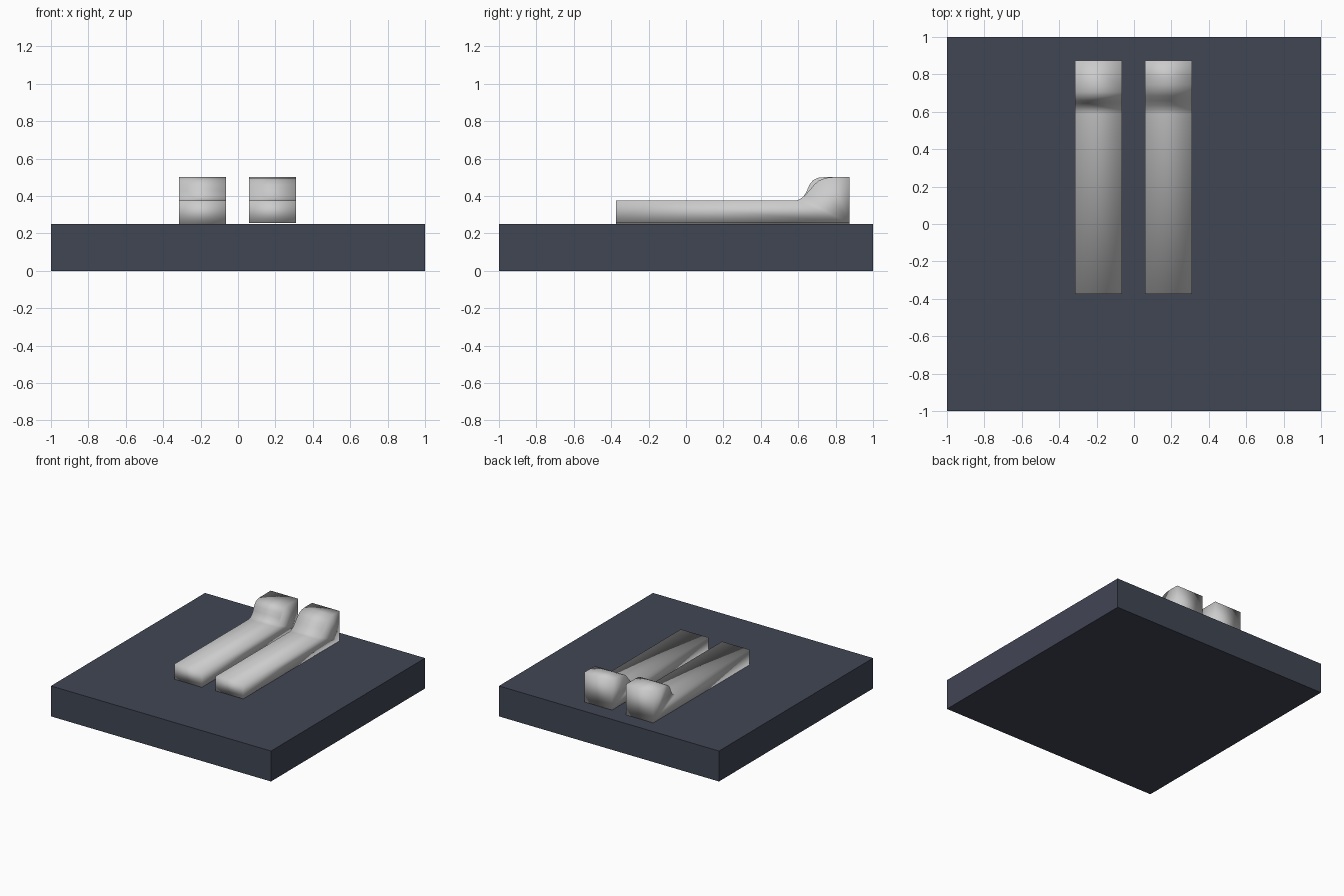
import bpy
import bmesh

if "Cube" in bpy.data.objects:
    bpy.data.objects.remove(bpy.data.objects["Cube"])


def extrude_profile(name, profile, x0, x1):
    """Extrude a (y, z) side profile along x into a smooth-shaded bar."""
    bm = bmesh.new()
    face = bm.faces.new([bm.verts.new((x0, y, z)) for y, z in profile])
    result = bmesh.ops.extrude_face_region(bm, geom=[face])
    moved = [v for v in result["geom"] if isinstance(v, bmesh.types.BMVert)]
    bmesh.ops.translate(bm, verts=moved, vec=(x1 - x0, 0, 0))
    bmesh.ops.recalc_face_normals(bm, faces=bm.faces)
    for f in bm.faces:
        f.smooth = True
    mesh = bpy.data.meshes.new(name)
    bm.to_mesh(mesh)
    bm.free()
    obj = bpy.data.objects.new(name, mesh)
    bpy.context.collection.objects.link(obj)
    return obj


def bar_profile(bottom, ramp):
    return [(-0.375, bottom), (0.875, bottom), (0.875, 0.5)] + ramp[::-1] + [(-0.375, 0.375)]


# Square base slab
bpy.ops.mesh.primitive_cube_add(size=2, location=(0, 0, 0.125))
base = bpy.context.object
base.name = base.data.name = "base_slab"
base.scale.z = 0.125
bpy.ops.object.transform_apply(location=False, rotation=False, scale=True)
slate = bpy.data.materials.new("slate")
slate.diffuse_color = (0.053, 0.061, 0.088, 1)
slate.use_nodes = True
slate.node_tree.nodes["Principled BSDF"].inputs["Base Color"].default_value = slate.diffuse_color
base.data.materials.append(slate)

# Left bar, steeper ramp up to its raised end
left_ramp = [(0.588, 0.375), (0.61, 0.382), (0.63, 0.398), (0.645, 0.425),
             (0.66, 0.46), (0.68, 0.485), (0.705, 0.497), (0.735, 0.5)]
extrude_profile("left_bar", bar_profile(0.25, left_ramp), -0.315, -0.065)

# Right bar, gentler ramp, sitting slightly above the slab
right_ramp = [(0.588, 0.375), (0.61, 0.383), (0.635, 0.402), (0.66, 0.43),
              (0.685, 0.46), (0.71, 0.482), (0.745, 0.496), (0.785, 0.5)]
extrude_profile("right_bar", bar_profile(0.255, right_ramp), 0.06, 0.31)
